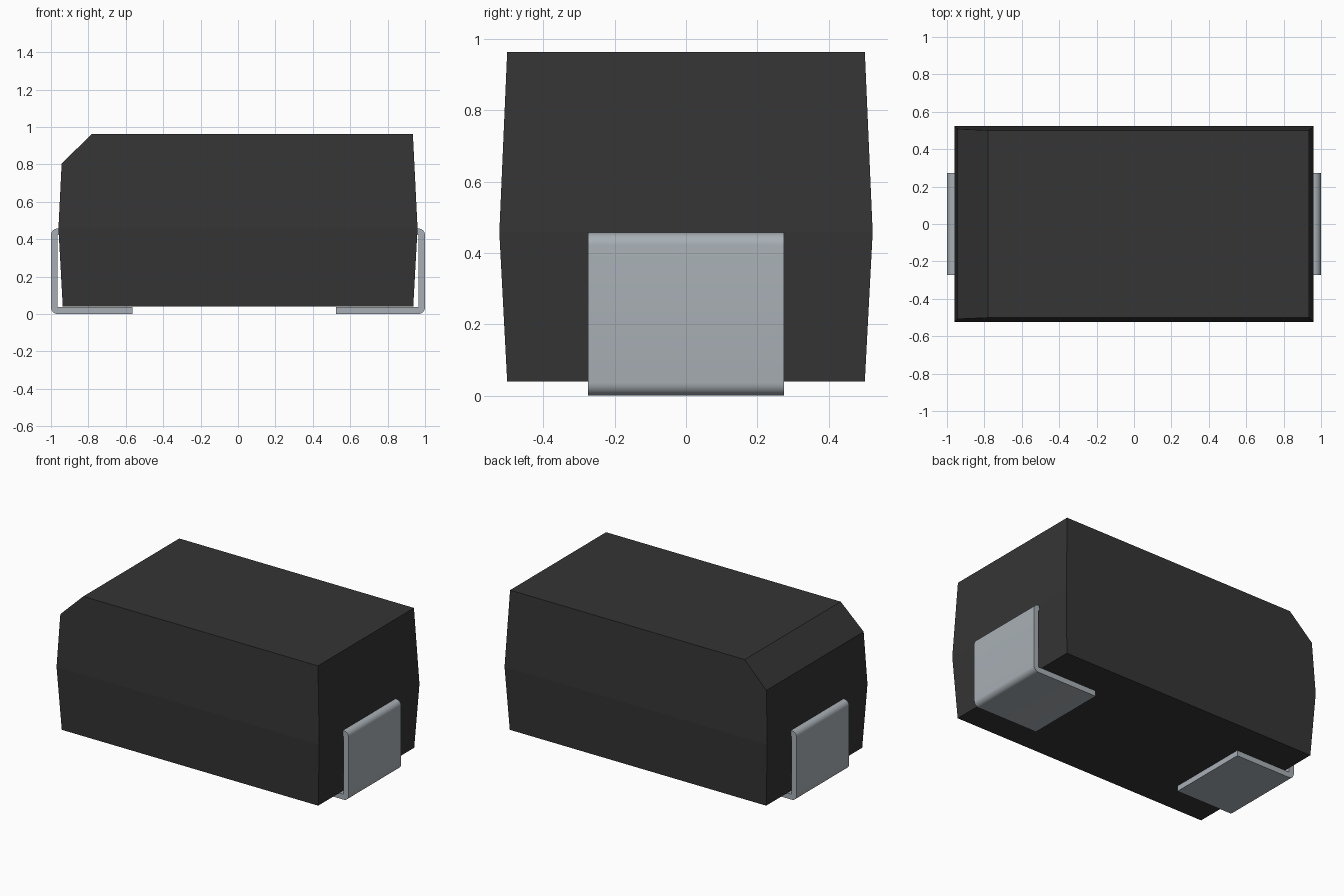
import bpy, bmesh, math
from mathutils import Vector

cube = bpy.data.objects.get("Cube")
if cube:
    bpy.data.objects.remove(cube, do_unlink=True)


def make_material(name, rgb):
    mat = bpy.data.materials.new(name)
    mat.use_nodes = True
    colour = (*rgb, 1)
    mat.diffuse_color = colour
    bsdf = next(n for n in mat.node_tree.nodes if n.type == 'BSDF_PRINCIPLED')
    bsdf.inputs["Base Color"].default_value = colour
    return mat


def make_object(name, bm, mat):
    bmesh.ops.recalc_face_normals(bm, faces=bm.faces[:])
    mesh = bpy.data.meshes.new(name)
    bm.to_mesh(mesh)
    bm.free()
    mesh.materials.append(mat)
    obj = bpy.data.objects.new(name, mesh)
    bpy.context.collection.objects.link(obj)
    return obj


black = make_material("black plastic", (0.035, 0.035, 0.035))
metal = make_material("tinned metal", (0.39, 0.43, 0.46))

# Moulded body: three stacked rectangles, widest at the parting line
bm = bmesh.new()
rings = []
for z, hx, hy in ((0.04, 0.937, 0.501), (0.458, 0.96, 0.523), (0.963, 0.935, 0.501)):
    rings.append([bm.verts.new((sx * hx, sy * hy, z))
                  for sx, sy in ((-1, -1), (1, -1), (1, 1), (-1, 1))])
for low, high in zip(rings, rings[1:]):
    for i in range(4):
        j = (i + 1) % 4
        bm.faces.new((low[i], low[j], high[j], high[i]))
bm.faces.new(rings[0][::-1])
bm.faces.new(rings[-1])

# Polarity chamfer along the top edge of one end
a, b = Vector((-0.943, 0, 0.805)), Vector((-0.78, 0, 0.963))
normal = Vector((a.z - b.z, 0, b.x - a.x))
bmesh.ops.bisect_plane(bm, geom=bm.verts[:] + bm.edges[:] + bm.faces[:],
                       plane_co=a, plane_no=normal, clear_outer=True)
bmesh.ops.holes_fill(bm, edges=[e for e in bm.edges if e.is_boundary])
make_object("body", bm, black)


# Bent leads: a C-shaped strip profile with rounded outer bends
def arc(cx, cz, r, start, end, steps=8):
    angles = [math.radians(start + (end - start) * i / steps) for i in range(steps + 1)]
    return [(cx + r * math.cos(t), cz + r * math.sin(t)) for t in angles]


def make_lead(name, side, tip):
    t, top, root, half = 0.036, 0.457, 0.9, 0.274
    outline = [(root, top)]
    outline += arc(1 - t, top - t, t, 90, 0)
    outline += arc(1 - t, t, t, 0, -90)
    outline += [(tip, 0), (tip, t), (1 - t, t), (1 - t, top - t), (root, top - t)]
    bm = bmesh.new()
    face = bm.faces.new([bm.verts.new((side * x, -half, z)) for x, z in outline])
    grown = bmesh.ops.extrude_face_region(bm, geom=[face])["geom"]
    bmesh.ops.translate(bm, vec=(0, 2 * half, 0),
                        verts=[g for g in grown if isinstance(g, bmesh.types.BMVert)])
    obj = make_object(name, bm, metal)
    bpy.ops.object.select_all(action='DESELECT')
    obj.select_set(True)
    bpy.context.view_layer.objects.active = obj
    bpy.ops.object.shade_smooth_by_angle(angle=math.radians(30))


make_lead("left_lead", 1, 0.525)
make_lead("right_lead", -1, 0.565)
